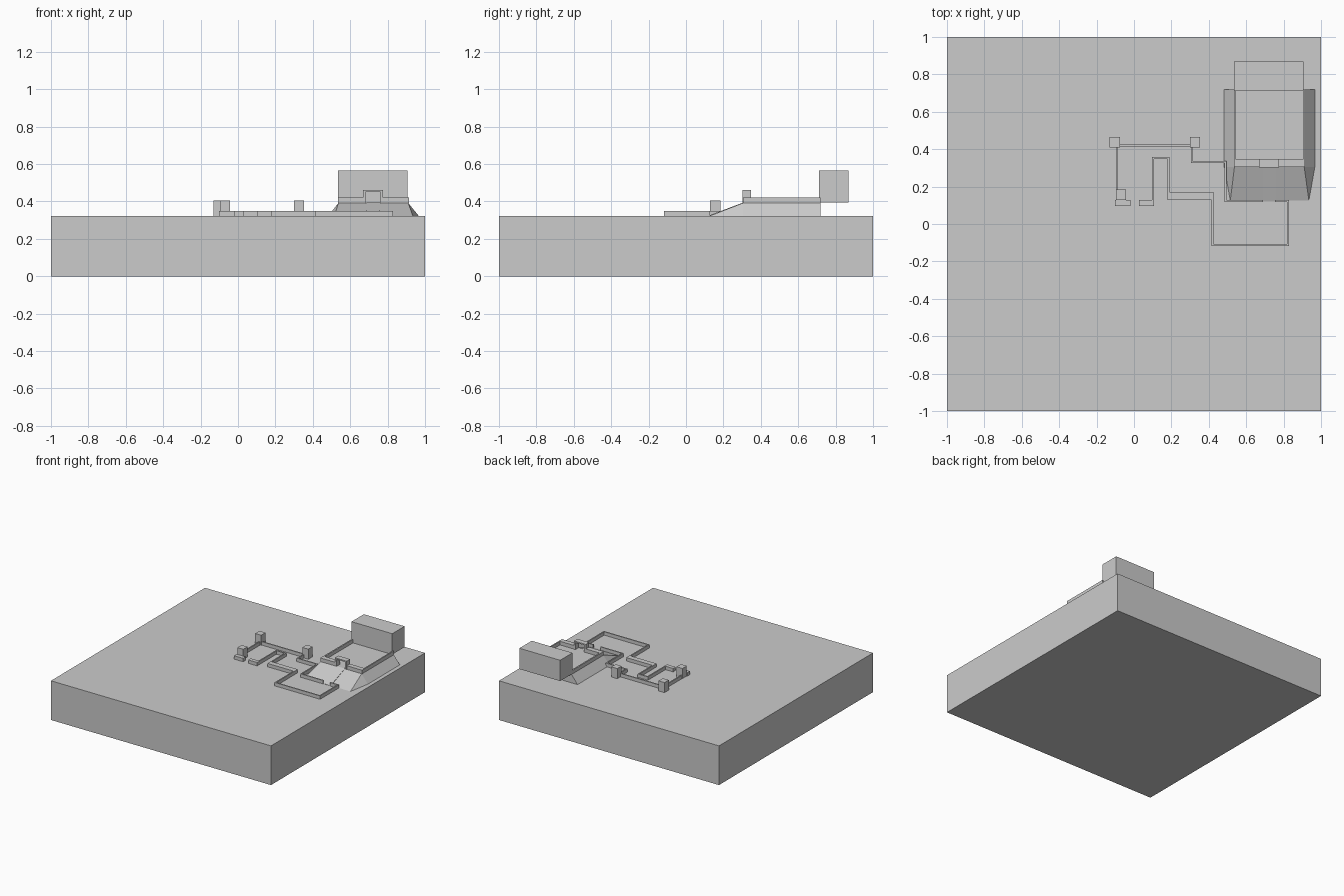
import bpy, bmesh

G = 0.322  # top of the ground slab


def mesh_object(name, verts, faces):
    me = bpy.data.meshes.new(name)
    me.from_pydata(verts, [], faces)
    bm = bmesh.new()
    bm.from_mesh(me)
    bmesh.ops.recalc_face_normals(bm, faces=bm.faces)
    bm.to_mesh(me)
    bm.free()
    ob = bpy.data.objects.new(name, me)
    bpy.context.collection.objects.link(ob)
    return ob


def hull(name, verts):
    # eight corners: bottom loop followed by top loop
    return mesh_object(name, verts, [(0, 1, 2, 3), (4, 5, 6, 7), (0, 1, 5, 4),
                                     (1, 2, 6, 5), (2, 3, 7, 6), (3, 0, 4, 7)])


def box(name, x0, x1, y0, y1, z0, z1):
    return hull(name, [(x, y, z) for z in (z0, z1)
                       for x, y in ((x0, y0), (x1, y0), (x1, y1), (x0, y1))])


def wall(name, points, t=0.005):
    # low wall following axis-aligned centre-line points
    for i, ((ax, ay), (bx, by)) in enumerate(zip(points, points[1:])):
        box(f"{name}_{i}", min(ax, bx) - t, max(ax, bx) + t,
            min(ay, by) - t, max(ay, by) + t, G, 0.35)


# ground slab
box("ground_slab", -1, 1, -1, 1, 0, G)

# low walls around the yard
wall("outer_wall", [(-0.09, 0.16), (-0.09, 0.42), (0.309, 0.42), (0.309, 0.332),
                    (0.489, 0.332), (0.489, 0.122), (0.685, 0.122)])
wall("inner_wall", [(0.76, 0.122), (0.824, 0.122), (0.824, -0.113), (0.419, -0.113),
                    (0.419, 0.165), (0.184, 0.165), (0.184, 0.352), (0.102, 0.352),
                    (0.102, 0.12)])
box("wide_wall", 0.18, 0.422, 0.127, 0.17, G, 0.35)

# entrance pads
for i, (x0, x1) in enumerate(((-0.102, -0.02), (0.027, 0.107))):
    box(f"entrance_pad_{i}", x0, x1, 0.095, 0.128, G, 0.35)

# corner towers
for i, (x, y) in enumerate(((-0.103, 0.437), (0.326, 0.437), (-0.07, 0.157))):
    box(f"tower_{i}", x - 0.027, x + 0.027, y - 0.028, y + 0.028, G, 0.405)

# raised platform with sloping flanks
Y0, Y1, F = 0.305, 0.72, 0.392
hull("platform", [(0.482, Y0, G), (0.967, Y0, G), (0.967, Y1, G), (0.482, Y1, G),
                  (0.537, Y0, F), (0.91, Y0, F), (0.91, Y1, F), (0.537, Y1, F)])

# front ramp and its central strip
mesh_object("ramp", [(0.515, 0.125, G), (0.935, 0.125, G), (0.967, Y0, G),
                     (0.482, Y0, G), (0.537, Y0, F), (0.91, Y0, F)],
            [(0, 1, 2, 3), (0, 1, 5, 4), (1, 2, 5), (0, 4, 3), (3, 2, 5, 4)])
hull("ramp_path", [(0.688, 0.12, G), (0.758, 0.12, G), (0.758, Y0, G), (0.688, Y0, G),
                   (0.688, 0.12, G + 0.002), (0.758, 0.12, G + 0.002),
                   (0.758, Y0, F + 0.002), (0.688, Y0, F + 0.002)])

# parapet
box("parapet_left", 0.535, 0.546, Y0, Y1, F, 0.422)
box("parapet_right", 0.904, 0.914, Y0, Y1, F, 0.422)
box("parapet_front_left", 0.546, 0.682, Y0, 0.345, F, 0.422)
box("parapet_front_right", 0.762, 0.904, Y0, 0.345, F, 0.422)

# gateway
box("gate_post_left", 0.668, 0.682, Y0 - 0.002, 0.347, F, 0.46)
box("gate_post_right", 0.762, 0.776, Y0 - 0.002, 0.347, F, 0.46)
box("gate_lintel", 0.682, 0.762, Y0 - 0.002, 0.347, 0.45, 0.46)

# main hall at the back
box("main_hall", 0.535, 0.905, 0.71, 0.87, 0.394, 0.565)
